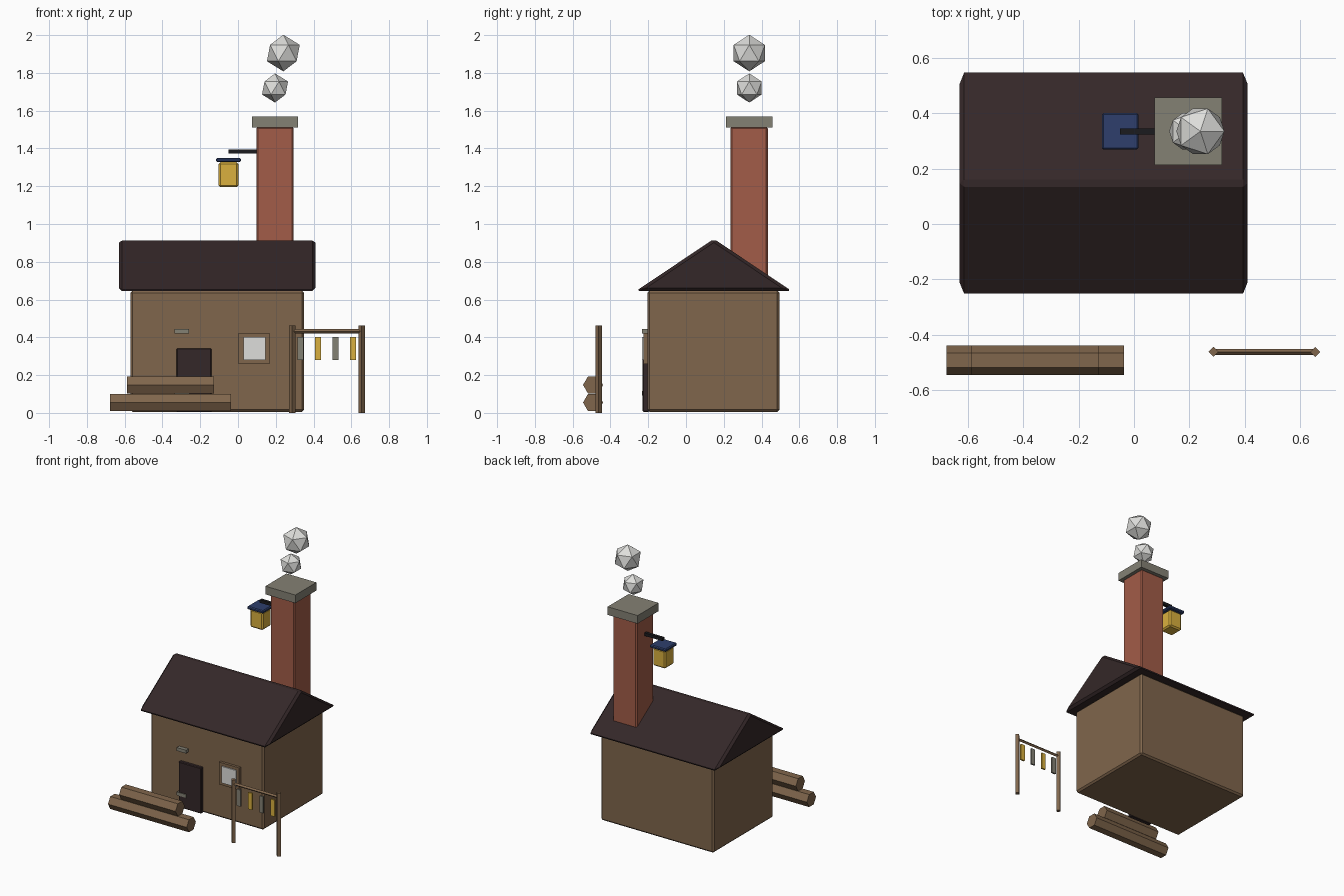
import bpy, bmesh, math
from mathutils import Matrix, Vector

if "Cube" in bpy.data.objects:
    bpy.data.objects.remove(bpy.data.objects["Cube"])


def material(name, rgb):
    m = bpy.data.materials.new(name)
    lin = [((c / 255 + 0.055) / 1.055) ** 2.4 for c in rgb]
    m.diffuse_color = (*lin, 1)
    m.use_nodes = True
    m.node_tree.nodes["Principled BSDF"].inputs["Base Color"].default_value = m.diffuse_color
    return m


wood = material("brown wood", (128, 102, 76))
dark = material("dark plum", (52, 39, 40))
brick = material("red brick", (162, 92, 72))
stone = material("grey stone", (132, 129, 116))
gold = material("gold", (218, 176, 62))
blue = material("navy blue", (46, 63, 108))
white = material("pale white", (222, 222, 219))
black = material("soot black", (27, 27, 30))


def finish(name, bm, mat, bevel=0):
    if bevel:
        bmesh.ops.bevel(bm, geom=bm.edges[:], offset=bevel, segments=1,
                        affect='EDGES', clamp_overlap=True)
    bmesh.ops.recalc_face_normals(bm, faces=bm.faces[:])
    me = bpy.data.meshes.new(name)
    bm.to_mesh(me)
    bm.free()
    me.materials.append(mat)
    ob = bpy.data.objects.new(name, me)
    bpy.context.collection.objects.link(ob)
    return ob


def box(name, x, y, z, mat, bevel=0):
    """Box from (min, max) ranges."""
    bm = bmesh.new()
    mid = Vector([(r[0] + r[1]) / 2 for r in (x, y, z)])
    size = [r[1] - r[0] for r in (x, y, z)]
    bmesh.ops.create_cube(bm, size=1, matrix=Matrix.Translation(mid) @ Matrix.Diagonal((*size, 1)))
    return finish(name, bm, mat, bevel)


def rod(name, a, b, radius, sides, mat):
    """Prism between two points, corners on the y axis when it runs along x."""
    a, b = Vector(a), Vector(b)
    d = b - a
    turn = Matrix.Rotation(math.pi / 2, 4, 'Y') if abs(d.x) > abs(d.z) else Matrix()
    start = 0 if abs(d.z) > abs(d.x) else math.pi / 2
    bm = bmesh.new()
    rings = []
    for p in (a, b):
        ring = []
        for i in range(sides):
            t = start + 2 * math.pi * i / sides
            ring.append(bm.verts.new(p + turn @ Vector((radius * math.cos(t), radius * math.sin(t), 0))))
        rings.append(ring)
        bm.faces.new(ring)
    for i in range(sides):
        j = (i + 1) % sides
        bm.faces.new((rings[0][i], rings[0][j], rings[1][j], rings[1][i]))
    return finish(name, bm, mat)


# House body
box("house_walls", (-0.57, 0.35), (-0.205, 0.495), (0.005, 0.647), wood, 0.012)

# Gabled roof, a bevelled triangular prism
bm = bmesh.new()
ends = [[bm.verts.new((x, y, z)) for y, z in ((-0.265, 0.645), (0.56, 0.645), (0.1475, 0.921))]
        for x in (-0.63, 0.41)]
for tri in ends:
    bm.faces.new(tri)
for i in range(3):
    j = (i + 1) % 3
    bm.faces.new((ends[0][i], ends[0][j], ends[1][j], ends[1][i]))
finish("roof", bm, dark, 0.016)

# Chimney with cap
box("chimney", (0.097, 0.295), (0.235, 0.433), (0.008, 1.515), brick, 0.009)
box("chimney_cap", (0.074, 0.318), (0.213, 0.457), (1.51, 1.57), stone)

# Smoke puffs
for i, (x, z, r) in enumerate(((0.196, 1.72, 0.077), (0.24, 1.905, 0.097))):
    bm = bmesh.new()
    bmesh.ops.create_icosphere(bm, subdivisions=1, radius=r, matrix=Matrix.Translation((x, 0.335, z)))
    finish(f"smoke_puff_{i + 1}", bm, white)

# Lantern hanging beside the chimney
box("lantern_arm", (-0.05, 0.11), (0.324, 0.346), (1.373, 1.395), black)
box("lantern_cap", (-0.116, 0.016), (0.269, 0.401), (1.328, 1.35), blue, 0.006)
box("lantern_glass", (-0.102, 0.002), (0.283, 0.387), (1.195, 1.328), gold, 0.01)

# Door and its metal straps
box("door", (-0.325, -0.14), (-0.229, -0.195), (0.005, 0.342), dark, 0.005)
for i, z in enumerate((0.105, 0.432)):
    box(f"door_strap_{i + 1}", (-0.335, -0.26), (-0.234, -0.2), (z - 0.012, z + 0.012), stone)

# Window
box("window_frame", (0.003, 0.167), (-0.224, -0.2), (0.26, 0.424), wood)
box("window_pane", (0.028, 0.146), (-0.232, -0.21), (0.28, 0.402), white)

# Stacked logs
rod("lower_log", (-0.677, -0.492, 0.055), (-0.036, -0.492, 0.055), 0.053, 6, wood)
rod("upper_log", (-0.587, -0.492, 0.148), (-0.127, -0.492, 0.148), 0.053, 6, wood)

# Rack with hanging strips
for side, x in (("left", 0.287), ("right", 0.655)):
    rod(f"rack_post_{side}", (x, -0.462, 0), (x, -0.462, 0.463), 0.018, 4, wood)
rod("rack_bar", (0.287, -0.462, 0.432), (0.655, -0.462, 0.432), 0.011, 4, wood)
for i in range(4):
    x = 0.332 + 0.0925 * i
    box(f"hanging_strip_{i + 1}", (x - 0.016, x + 0.016), (-0.468, -0.456), (0.28, 0.402),
        gold if i % 2 else stone)
